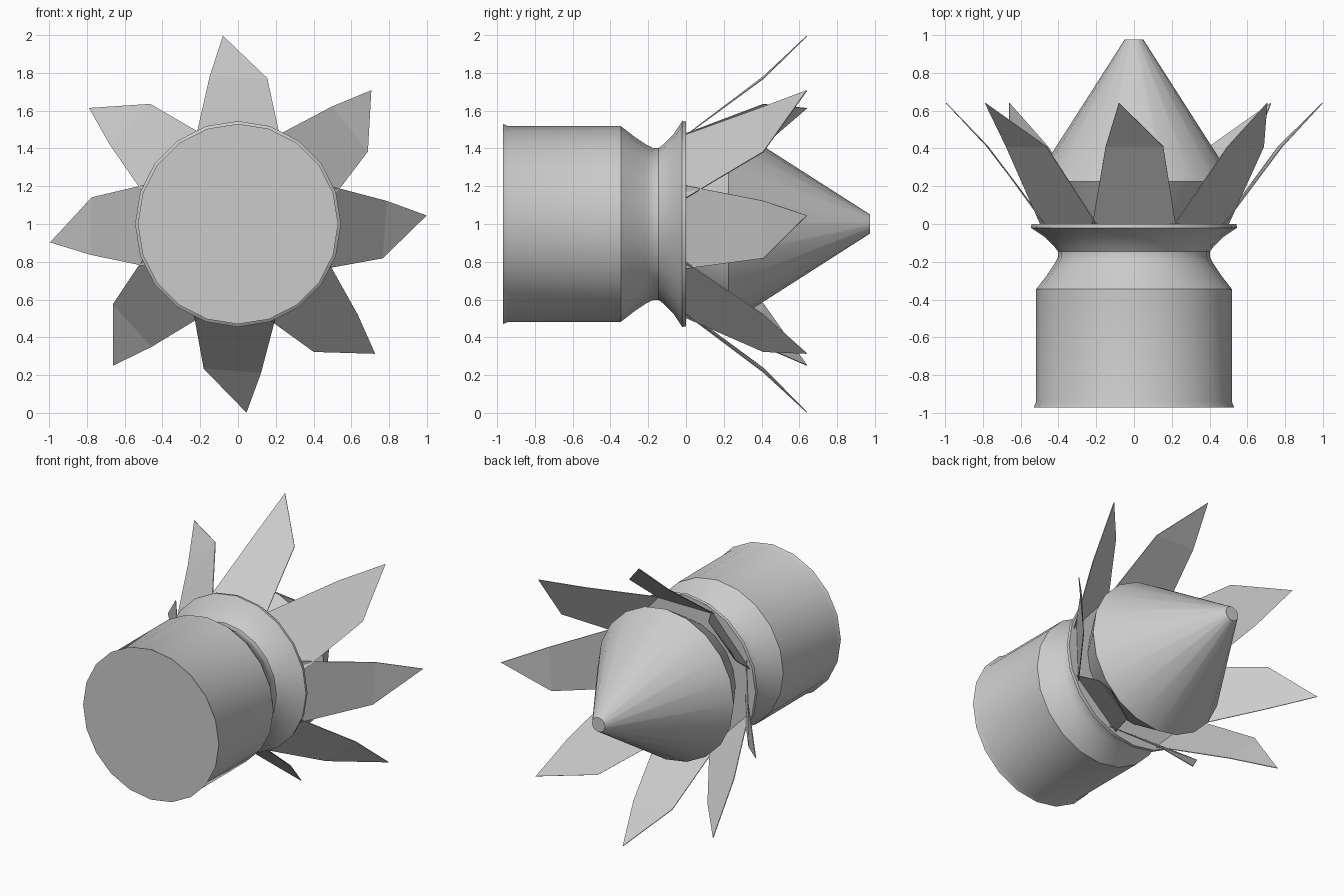
import bpy, bmesh, math
from mathutils import Vector

cube = bpy.data.objects.get("Cube")
if cube:
    bpy.data.objects.remove(cube, do_unlink=True)

SIDES = 20
CENTRE_Z = 1.0

grey = bpy.data.materials.new("plain grey")
grey.use_nodes = True
colour = (0.6, 0.6, 0.6, 1)
grey.diffuse_color = colour
grey.node_tree.nodes["Principled BSDF"].inputs["Base Color"].default_value = colour


def finish(name, bm, smooth):
    bmesh.ops.recalc_face_normals(bm, faces=bm.faces)
    mesh = bpy.data.meshes.new(name)
    bm.to_mesh(mesh)
    bm.free()
    obj = bpy.data.objects.new(name, mesh)
    bpy.context.collection.objects.link(obj)
    mesh.materials.append(grey)
    if smooth:
        bpy.ops.object.select_all(action='DESELECT')
        obj.select_set(True)
        bpy.context.view_layer.objects.active = obj
        bpy.ops.object.shade_smooth_by_angle(angle=math.radians(30))
    return obj


def polar(radius, y, angle):
    return Vector((radius * math.cos(angle), y, CENTRE_Z + radius * math.sin(angle)))


def lathe(name, profile):
    """Turn (radius, y) points around the long axis and cap both ends."""
    bm = bmesh.new()
    rings = [[bm.verts.new(polar(r, y, math.tau * i / SIDES)) for i in range(SIDES)]
             for r, y in profile]
    for a, b in zip(rings, rings[1:]):
        for i in range(SIDES):
            j = (i + 1) % SIDES
            bm.faces.new((a[i], a[j], b[j], b[i]))
    bm.faces.new(rings[0])
    bm.faces.new(rings[-1])
    return finish(name, bm, True)


# Cylindrical cup with a pinched waist and a flared rim
lathe("cup_body", [(0.53, -0.97), (0.518, -0.94), (0.518, -0.345),
                   (0.46, -0.27), (0.42, -0.21), (0.402, -0.175),
                   (0.402, -0.145), (0.425, -0.115), (0.47, -0.07),
                   (0.545, -0.02), (0.542, 0.0)])

# Pointed bud that widens out of the cup and tapers to a small flat tip
lathe("cone_bud", [(0.38, -0.01), (0.53, 0.225), (0.05, 0.975)])

# Ring of slanted petals, each bent across its middle: (sideways, y, outwards)
outline = [(-0.22, 0.0, 0.47), (0.22, 0.0, 0.47), (0.155, 0.41, 0.77),
           (-0.08, 0.64, 0.995), (-0.15, 0.41, 0.78)]
turns = [0, 47.5, 91, 134, 178, 222, 268, 310.5]
for number, turn in enumerate(turns, 1):
    t = math.radians(turn)
    bm = bmesh.new()
    v = [bm.verts.new((x * math.cos(t) - r * math.sin(t), y,
                       CENTRE_Z + x * math.sin(t) + r * math.cos(t)))
         for x, y, r in outline]
    bm.faces.new((v[0], v[1], v[2], v[4]))
    bm.faces.new((v[4], v[2], v[3]))
    petal = finish(f"petal_{number}", bm, False)
    thickness = petal.modifiers.new("thickness", 'SOLIDIFY')
    thickness.thickness = 0.005
    thickness.offset = 0
